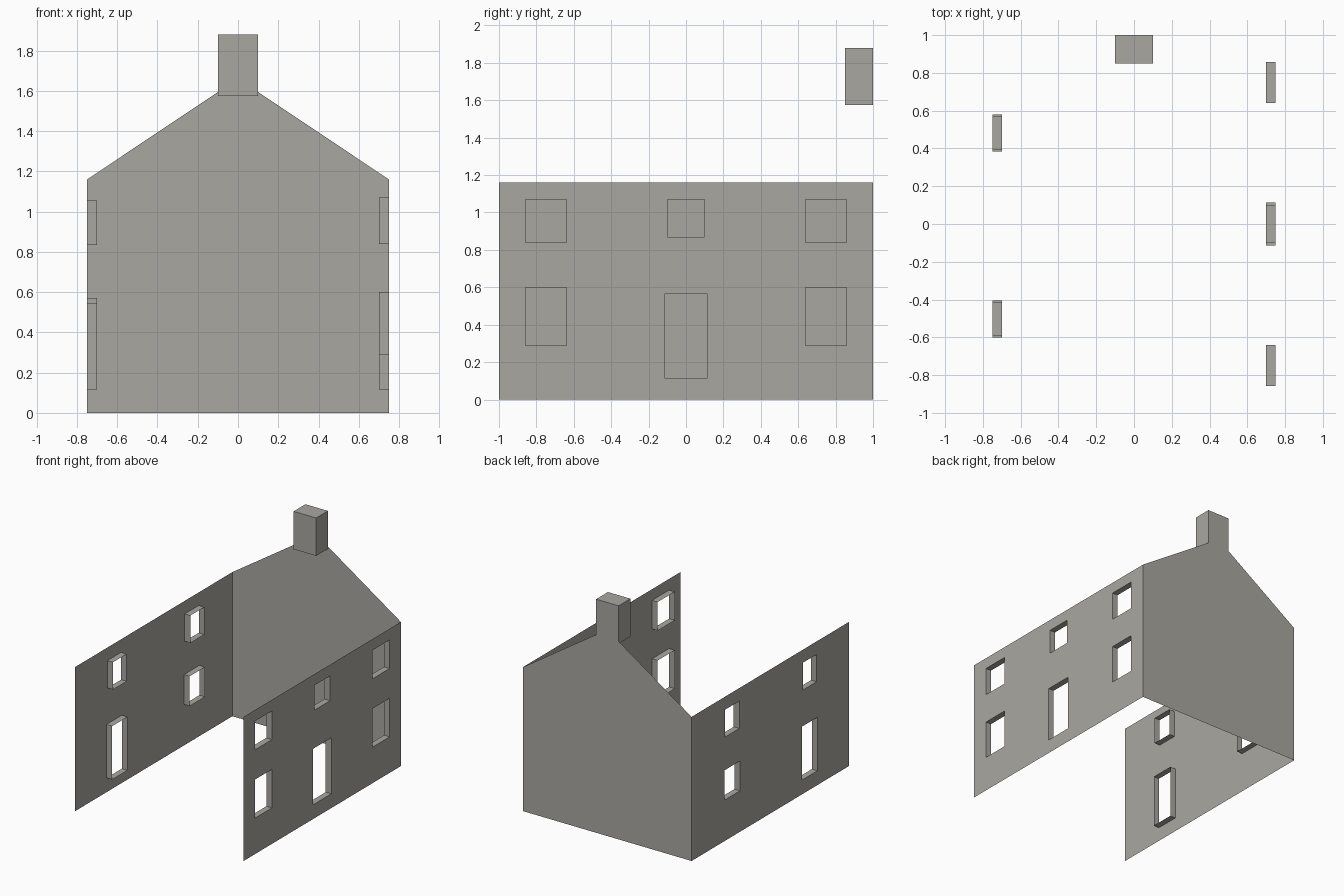
import bpy, bmesh

if "Cube" in bpy.data.objects:
    bpy.data.objects.remove(bpy.data.objects["Cube"], do_unlink=True)

HALF_W, HALF_L, EAVES = 0.75, 1.0, 1.16
REVEAL = 0.05
CHIMNEY_W, CHIMNEY_BASE, CHIMNEY_TOP = 0.1, 1.575, 1.88

# Single stone colour
stone = bpy.data.materials.new("stone grey")
stone.use_nodes = True
colour = (0.40, 0.39, 0.355, 1)
stone.diffuse_color = colour
stone.node_tree.nodes["Principled BSDF"].inputs["Base Color"].default_value = colour


def make_object(name, bm):
    bmesh.ops.remove_doubles(bm, verts=bm.verts, dist=0.0001)
    mesh = bpy.data.meshes.new(name)
    bm.to_mesh(mesh)
    bm.free()
    mesh.materials.append(stone)
    obj = bpy.data.objects.new(name, mesh)
    bpy.context.collection.objects.link(obj)
    return obj


def add_face(bm, points, flip=False):
    face = bm.faces.new([bm.verts.new(p) for p in points])
    if flip:
        face.normal_flip()


def side_wall(name, side, openings):
    """Thin wall with openings (y0, y1, z0, z1) and inward reveals."""
    bm = bmesh.new()
    x, x_in = side * HALF_W, side * (HALF_W - REVEAL)
    ys = sorted({-HALF_L, HALF_L, *(v for o in openings for v in o[:2])})
    zs = sorted({0, EAVES, *(v for o in openings for v in o[2:])})
    for y0, y1 in zip(ys, ys[1:]):
        for z0, z1 in zip(zs, zs[1:]):
            cy, cz = (y0 + y1) / 2, (z0 + z1) / 2
            if any(a < cy < b and c < cz < d for a, b, c, d in openings):
                continue
            add_face(bm, [(x, y0, z0), (x, y1, z0), (x, y1, z1), (x, y0, z1)], side < 0)
    # Window and door reveals
    for y0, y1, z0, z1 in openings:
        ring = [(y0, z0), (y1, z0), (y1, z1), (y0, z1)]
        for p, q in zip(ring, ring[1:] + ring[:1]):
            add_face(bm, [(x, *p), (x, *q), (x_in, *q), (x_in, *p)], side < 0)
    return make_object(name, bm)


# Left wall: door, small window above it, and two windows at each end
left_openings = [(-0.115, 0.115, 0.115, 0.565), (-0.1, 0.1, 0.87, 1.07)]
for s in (-1, 1):
    y0, y1 = sorted((s * 0.64, s * 0.857))
    left_openings += [(y0, y1, 0.84, 1.07), (y0, y1, 0.29, 0.6)]
side_wall("left_wall", 1, left_openings)

# Right wall: door near the front, three windows
side_wall("right_wall", -1, [
    (-0.6, -0.405, 0.115, 0.545),
    (-0.59, -0.415, 0.835, 1.055),
    (0.385, 0.58, 0.33, 0.57),
    (0.393, 0.572, 0.835, 1.055),
])

# Back gable, notched under the chimney
half = [(HALF_W, 0), (HALF_W, EAVES), (CHIMNEY_W, 1.594), (CHIMNEY_W, CHIMNEY_BASE)]
outline = half + [(-x, z) for x, z in reversed(half)]
bm = bmesh.new()
add_face(bm, [(x, HALF_L, z) for x, z in reversed(outline)])
bm.normal_update()
if bm.faces[:][0].normal.y < 0:
    bm.faces[:][0].normal_flip()
make_object("gable_wall", bm)

# Chimney
bm = bmesh.new()
bmesh.ops.create_cube(bm, size=1)
bmesh.ops.scale(bm, vec=(2 * CHIMNEY_W, 0.15, CHIMNEY_TOP - CHIMNEY_BASE), verts=bm.verts)
bmesh.ops.translate(bm, vec=(0, HALF_L - 0.075, (CHIMNEY_TOP + CHIMNEY_BASE) / 2), verts=bm.verts)
make_object("chimney", bm)
